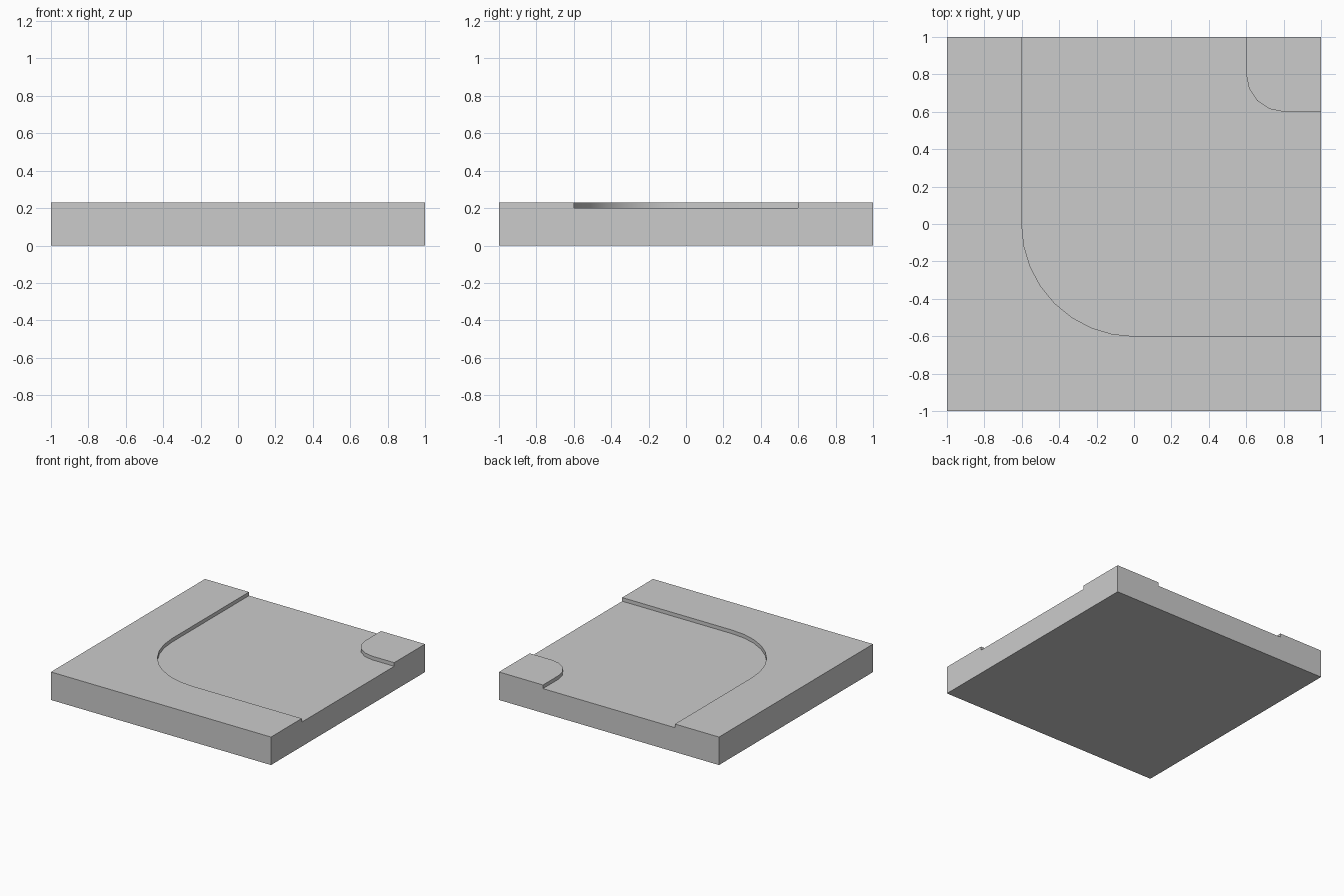
import bpy, bmesh
from math import radians, cos, sin

if "Cube" in bpy.data.objects:
    bpy.data.objects.remove(bpy.data.objects["Cube"])

BASE_TOP, ROAD_TOP = 0.23, 0.20


def prism(name, outline, z0, z1):
    """Closed solid extruded from a counter-clockwise outline."""
    bm = bmesh.new()
    face = bm.faces.new([bm.verts.new((x, y, z0)) for x, y in outline])
    ext = bmesh.ops.extrude_face_region(bm, geom=[face], use_keep_orig=True)
    verts = [g for g in ext["geom"] if isinstance(g, bmesh.types.BMVert)]
    bmesh.ops.translate(bm, verts=verts, vec=(0, 0, z1 - z0))
    bmesh.ops.recalc_face_normals(bm, faces=bm.faces)
    mesh = bpy.data.meshes.new(name)
    bm.to_mesh(mesh)
    bm.free()
    obj = bpy.data.objects.new(name, mesh)
    bpy.context.collection.objects.link(obj)
    return obj


def arc(cx, cy, r, a0, a1, steps):
    angles = [radians(a0 + (a1 - a0) * i / steps) for i in range(steps + 1)]
    return [(cx + r * cos(a), cy + r * sin(a)) for a in angles]


# Square slab
tile = prism("road_corner_tile", [(-1, -1), (1, -1), (1, 1), (-1, 1)], 0, BASE_TOP)

# Sunken road: wide outer bend, tight inner bend, running off two edges
outline = ([(-0.6, 1.2)] + arc(0, 0, 0.6, 180, 270, 8)
           + [(1.2, -0.6), (1.2, 0.6)]
           + arc(0.8, 0.8, 0.2, 270, 180, 4) + [(0.6, 1.2)])
cutter = prism("road_cutter", outline, ROAD_TOP, 0.4)
cutter.hide_render = True

# Cut the road and remove the helper
mod = tile.modifiers.new("road_cut", 'BOOLEAN')
mod.operation = 'DIFFERENCE'
mod.solver = 'EXACT'
mod.object = cutter
bpy.context.view_layer.objects.active = tile
tile.select_set(True)
bpy.ops.object.modifier_apply(modifier=mod.name)
bpy.data.objects.remove(cutter, do_unlink=True)

# Smooth kerb bends, sharp everywhere else
bpy.ops.object.shade_smooth_by_angle(angle=radians(30))
